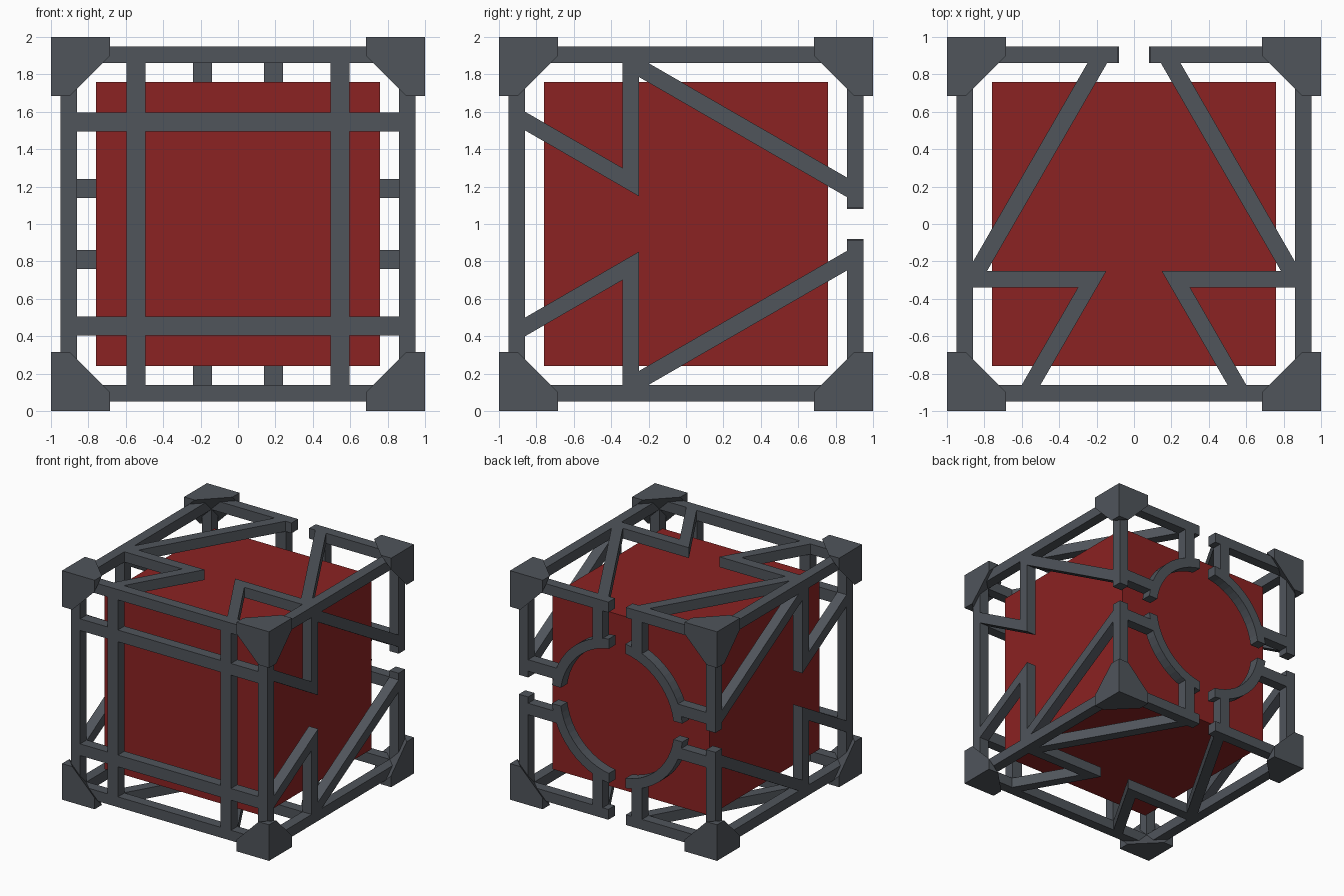
import bpy, bmesh, math
from itertools import product
from mathutils import Vector

if "Cube" in bpy.data.objects:
    bpy.data.objects.remove(bpy.data.objects["Cube"])

IN, OUT = 0.86, 0.95      # inner and outer faces of the frame bars
GAP = 0.085               # half width of the openings in the back frame


def material(name, rgb):
    m = bpy.data.materials.new(name)
    m.diffuse_color = (*rgb, 1)
    m.use_nodes = True
    m.node_tree.nodes["Principled BSDF"].inputs["Base Color"].default_value = m.diffuse_color
    return m


GREY = material("dark grey", (0.08, 0.09, 0.105))
RED = material("deep red", (0.26, 0.016, 0.016))


def finish(name, bm, mat):
    bmesh.ops.recalc_face_normals(bm, faces=bm.faces)
    bmesh.ops.translate(bm, verts=bm.verts, vec=(0, 0, 1))
    me = bpy.data.meshes.new(name)
    bm.to_mesh(me)
    bm.free()
    me.materials.append(mat)
    ob = bpy.data.objects.new(name, me)
    bpy.context.collection.objects.link(ob)
    return ob


def box(name, x, y, z, mat=GREY):
    """Box from three (low, high) ranges, measured from the cube centre."""
    bm = bmesh.new()
    pts = [bm.verts.new(p) for p in product(x, y, z)]
    bmesh.ops.convex_hull(bm, input=pts)
    bmesh.ops.dissolve_limit(bm, angle_limit=0.01, verts=bm.verts, edges=bm.edges)
    return finish(name, bm, mat)


def prism(name, profile, place):
    """Extrude a 2D profile through the frame depth; place maps (u, v, depth) to xyz."""
    bm = bmesh.new()
    a, b = ([bm.verts.new(place(u, v, d)) for u, v in profile] for d in (IN, OUT))
    bm.faces.new(a)
    bm.faces.new(b)
    n = len(profile)
    for i in range(n):
        j = (i + 1) % n
        bm.faces.new((a[i], a[j], b[j], b[i]))
    return finish(name, bm, GREY)


def side(s, lo=IN, hi=OUT):
    return (lo, hi) if s > 0 else (-hi, -lo)


# Inner cube
box("core", (-0.76, 0.76), (-0.76, 0.76), (-0.76, 0.76), RED)

# Outer edge bars; those around the back are split in the middle
for a, b in product((-1, 1), repeat=2):
    box("side_edge_bar", side(a), (-OUT, OUT), side(b))
for s in (-1, 1):
    box("front_cross_bar", (-OUT, OUT), (-OUT, -IN), side(s))
    box("front_upright", side(s), (-OUT, -IN), (-OUT, OUT))
    for h in (-1, 1):
        half = side(h, GAP, OUT)
        box("back_cross_bar", half, (IN, OUT), side(s))
        box("back_upright", side(s), (IN, OUT), half)

# Front lattice
for s in (-1, 1):
    bar = side(s, 0.495, 0.597)
    box("front_lattice_upright", bar, (-OUT, -IN), (-IN, IN))
    box("front_lattice_rail", (-IN, IN), (-OUT, -IN), bar)

# Arrow-shaped bracing on the two sides, the top and the bottom
hook = [(-0.34, 0.86), (-0.34, 0.30), (-0.86, 0.60), (-0.86, 0.50),
        (-0.25, 0.147), (-0.25, 0.86)]
strut = [(-0.25, 0.86), (-0.25, 0.785), (0.95, 0.092), (0.95, 0.197), (-0.20, 0.86)]
for f, m in product((-1, 1), repeat=2):
    for name, profile in (("hook_brace", hook), ("long_strut", strut)):
        prism("side_" + name, profile, lambda u, v, d: (f * d, u, m * v))
        prism("top_" + name if f > 0 else "bottom_" + name, profile,
              lambda u, v, d: (m * v, u, f * d))

# Split ring on the back, joined to the frame by short stubs
R_IN, R_OUT, STEPS = 0.55, 0.635, 12


def arc(r):
    t0 = math.asin(0.08 / r)
    t1 = math.pi / 2 - t0
    return [(r * math.cos(t0 + (t1 - t0) * i / STEPS),
             r * math.sin(t0 + (t1 - t0) * i / STEPS)) for i in range(STEPS + 1)]


for sx, sz in product((-1, 1), repeat=2):
    prism("ring_quarter", arc(R_OUT) + arc(R_IN)[::-1],
          lambda u, v, d: (sx * u, d, sz * v))
    near, far = (0.14, 0.24), (0.56, IN)
    box("ring_stub_upright", side(sx, *near), (IN, OUT), side(sz, *far))
    box("ring_stub_level", side(sx, *far), (IN, OUT), side(sz, *near))

# Corner blocks: cubes with the inward half sliced away
L, T = 0.315, 0.10
shape = [(0, 0, 0)]
for k in range(3):
    for b, c in ((0, 0), (T, 0), (0, T)):
        p = [0, 0, 0]
        p[k], p[(k + 1) % 3], p[(k + 2) % 3] = L, b, c
        shape.append(tuple(p))
for s in product((-1, 1), repeat=3):
    bm = bmesh.new()
    pts = [bm.verts.new(Vector([s[i] * (1 - p[i]) for i in range(3)])) for p in shape]
    bmesh.ops.convex_hull(bm, input=pts)
    bmesh.ops.dissolve_limit(bm, angle_limit=0.01, verts=bm.verts, edges=bm.edges)
    finish("corner_block", bm, GREY)
